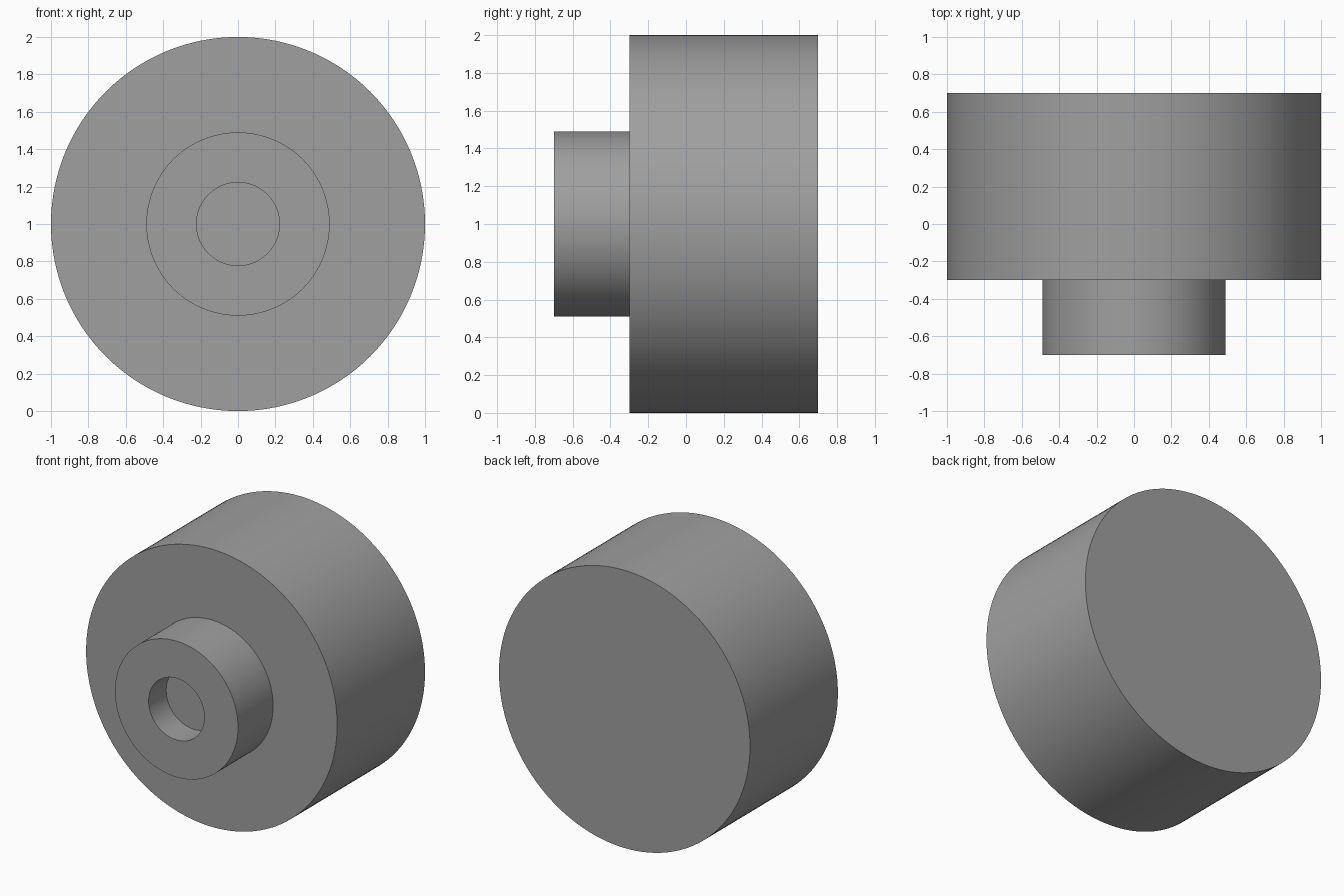
import bpy, bmesh, math
from mathutils import Vector, Matrix

if "Cube" in bpy.data.objects:
    bpy.data.objects.remove(bpy.data.objects["Cube"])

SEGMENTS = 128

grey = bpy.data.materials.new("plain grey")
grey.diffuse_color = (0.35, 0.35, 0.35, 1)
grey.use_nodes = True
grey.node_tree.nodes["Principled BSDF"].inputs["Base Color"].default_value = grey.diffuse_color

# Half section as (radius, y): blind bore, hub, wide drum, closed back
profile = [(0, -0.5), (0.222, -0.5), (0.222, -0.7), (0.49, -0.7),
           (0.49, -0.3), (1, -0.3), (1, 0.7), (0, 0.7)]

# Turn the section around the horizontal axis at z = 1
bm = bmesh.new()
verts = [bm.verts.new((r, y, 1)) for r, y in profile]
edges = [bm.edges.new(pair) for pair in zip(verts, verts[1:])]
bmesh.ops.spin(bm, geom=verts + edges, cent=(0, 0, 1), axis=(0, 1, 0),
               angle=math.tau, steps=SEGMENTS, use_merge=False)
bmesh.ops.remove_doubles(bm, verts=bm.verts, dist=0.0005)
bmesh.ops.recalc_face_normals(bm, faces=bm.faces)

mesh = bpy.data.meshes.new("drum_with_hub")
bm.to_mesh(mesh)
bm.free()
mesh.materials.append(grey)
drum = bpy.data.objects.new("drum_with_hub", mesh)
bpy.context.collection.objects.link(drum)

# Smooth round walls with crisp rims
bpy.context.view_layer.objects.active = drum
drum.select_set(True)
bpy.ops.object.shade_smooth_by_angle(angle=math.radians(30))
